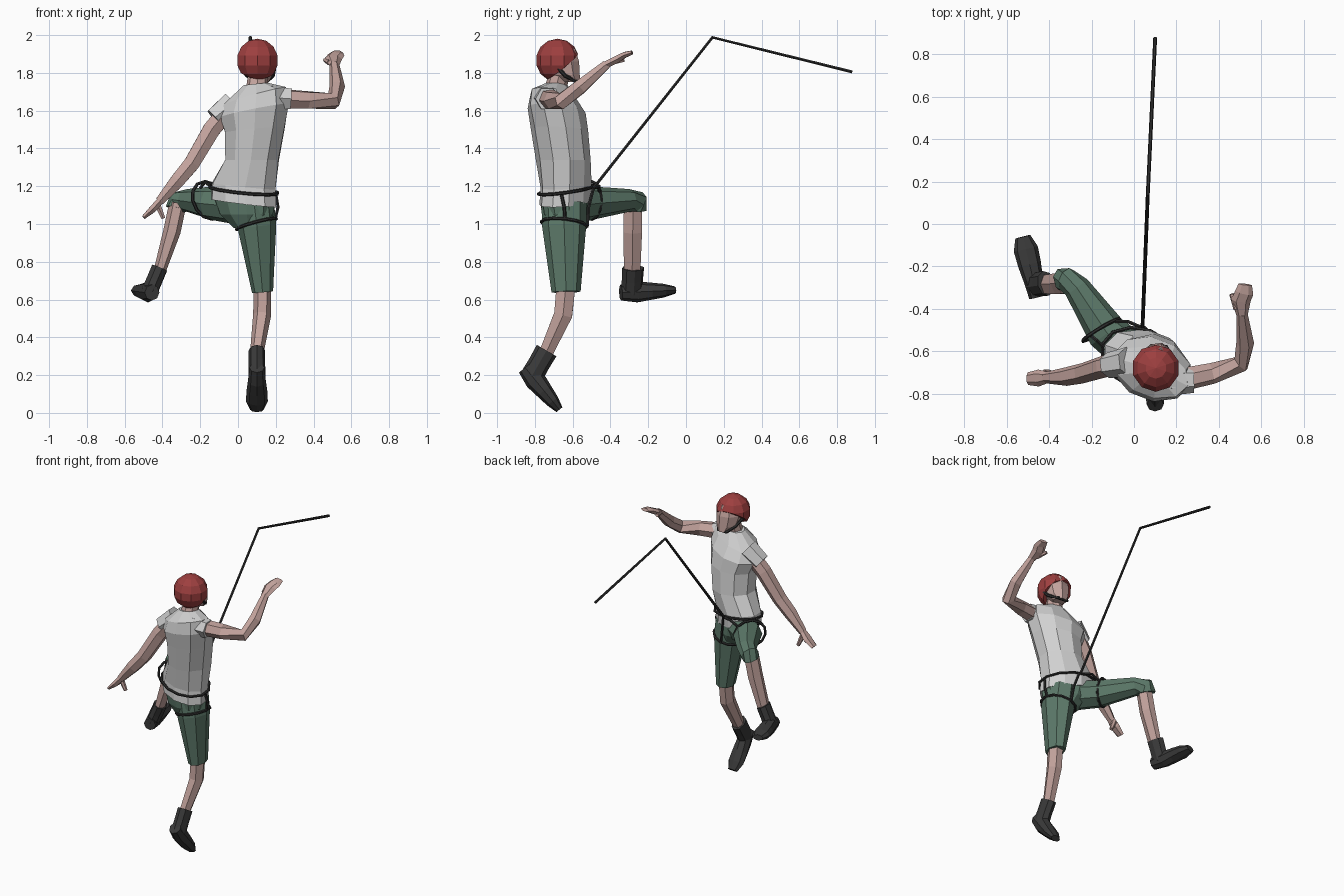
import bpy, bmesh
from math import sin, cos, pi, radians
from mathutils import Vector as V

cube = bpy.data.objects.get("Cube")
if cube:
    bpy.data.objects.remove(cube, do_unlink=True)


def material(name, r, g, b):
    m = bpy.data.materials.new(name)
    m.use_nodes = True
    m.diffuse_color = (r, g, b, 1)
    m.node_tree.nodes["Principled BSDF"].inputs["Base Color"].default_value = (r, g, b, 1)
    return m


SKIN = material("skin", .55, .37, .34)
SHIRT = material("light_grey_cloth", .64, .64, .64)
SHORTS = material("green_cloth", .11, .195, .145)
RED = material("red_shell", .34, .05, .05)
BOOT = material("dark_leather", .042, .042, .042)
STRAP = material("black_webbing", .027, .027, .027)

X, Y, Z = V((1, 0, 0)), V((0, 1, 0)), V((0, 0, 1))


def finish(name, bm, mat):
    bmesh.ops.recalc_face_normals(bm, faces=bm.faces)
    mesh = bpy.data.meshes.new(name)
    bm.to_mesh(mesh)
    bm.free()
    mesh.materials.append(mat)
    obj = bpy.data.objects.new(name, mesh)
    bpy.context.collection.objects.link(obj)
    return obj


def skin_rings(name, mat, rings, sides, closed=False):
    """Bridge (centre, u, v) ellipses into one flat-faced solid."""
    bm = bmesh.new()
    loops = []
    for c, u, v in rings:
        angles = [2 * pi * k / sides for k in range(sides)]
        loops.append([bm.verts.new(c + u * cos(a) + v * sin(a)) for a in angles])
    pairs = list(zip(loops, loops[1:]))
    if closed:
        pairs.append((loops[-1], loops[0]))
    else:
        bm.faces.new(loops[0])
        bm.faces.new(loops[-1])
    for p, q in pairs:
        for k in range(sides):
            j = (k + 1) % sides
            bm.faces.new((p[k], p[j], q[j], q[k]))
    return finish(name, bm, mat)


def limb(name, mat, stations, side=X, sides=6, closed=False):
    """Loft along a path; each station is x, y, z, half width, half depth."""
    pts = [V(s[:3]) for s in stations]
    n = len(pts)
    rings = []
    for i, s in enumerate(stations):
        if closed:
            t = pts[(i + 1) % n] - pts[i - 1]
        else:
            t = pts[min(i + 1, n - 1)] - pts[max(i - 1, 0)]
        t.normalize()
        u = (side - t * side.dot(t)).normalized()
        rings.append((pts[i], u * s[3], t.cross(u) * s[-1]))
    return skin_rings(name, mat, rings, sides, closed)


def body(name, mat, stations, yaw=-21, sides=10):
    """Upright loft turned by yaw; each station adds a sideways tilt."""
    a = radians(yaw)
    rings = []
    for x, y, z, w, d, tilt in stations:
        u = V((cos(a), sin(a), tilt))
        rings.append((V((x, y, z)), u * w, V((-sin(a), cos(a), 0)) * d))
    return skin_rings(name, mat, rings, sides)


def strap(name, points, side, r=.009, closed=False):
    return limb(name, STRAP, [(*p, r) for p in points], side, 6, closed)


def hoop(name, centre, u, v):
    c, u, v = V(centre), V(u), V(v)
    pts = [c + u * cos(k * pi / 6) + v * sin(k * pi / 6) for k in range(12)]
    strap(name, pts, u.cross(v).normalized(), closed=True)


# Torso with cap sleeves
body("shirt", SHIRT, [
    (.03, -.64, 1.11, .185, .13, -.12), (.03, -.635, 1.2, .18, .13, -.1),
    (.075, -.65, 1.34, .148, .145, 0), (.09, -.67, 1.5, .168, .15, .1),
    (.085, -.685, 1.6, .198, .148, .2), (.085, -.7, 1.675, .18, .115, .28),
    (.095, -.69, 1.74, .07, .06, .1)])
limb("right_sleeve", SHIRT, [(.17, -.74, 1.67, .07), (.28, -.735, 1.663, .062)], Y)
limb("left_sleeve", SHIRT, [(-.03, -.65, 1.64, .07), (-.125, -.668, 1.56, .06)], Y)

# Shorts: pelvis, straight leg and raised thigh
body("shorts_seat", SHORTS, [
    (.03, -.64, 1.14, .178, .125, -.1), (.045, -.64, 1.05, .15, .12, 0),
    (.06, -.64, .98, .085, .09, 0)])
limb("straight_short_leg", SHORTS, [
    (.085, -.645, 1.11, .105, .12), (.1, -.645, .99, .103, .117),
    (.13, -.635, .64, .056, .077)], X, 8)
limb("raised_short_leg", SHORTS, [
    (-.02, -.6, 1.1, .1), (-.13, -.51, 1.11, .095, .09), (-.27, -.3, 1.125, .063, .06),
    (-.315, -.265, 1.115, .058, .068), (-.325, -.27, 1.08, .055, .068)], V((.85, .53, 0)), 8)

# Shins
limb("straight_shin", SKIN, [
    (.13, -.635, .68, .046, .058), (.128, -.65, .52, .048, .056), (.1, -.74, .32, .036, .042)])
limb("raised_shin", SKIN, [
    (-.318, -.28, 1.11, .046, .056), (-.35, -.282, .96, .046, .057),
    (-.415, -.285, .75, .032, .05)])


def boot(name, ankle, heel, toe, side):
    """Ankle cuff plus a wedge-shaped foot."""
    heel, toe, ankle = V(heel), V(toe), V(ankle)
    mid = heel.lerp(toe, .2)
    limb(name + "_cuff", BOOT, [(*ankle, .044, .06), (*ankle.lerp(mid, .5), .044, .058),
                                (*mid, .045, .06)], side, 8)
    shape = ((0, .04, .042), (.3, .047, .056), (.55, .055, .046), (.8, .058, .036), (1, .036, .02))
    limb(name + "_foot", BOOT, [(*heel.lerp(toe, f), w, h) for f, w, h in shape], side, 8)


boot("straight_boot", (.1, -.738, .33), (.1, -.852, .24), (.1, -.67, .017), X)
boot("raised_boot", (-.415, -.28, .768), (-.455, -.345, .637), (-.525, -.06, .65), V((.97, .25, 0)))

# Arms and hands
limb("right_arm", SKIN, [
    (.2, -.74, 1.665, .056), (.37, -.705, 1.657, .05), (.505, -.66, 1.65, .044),
    (.525, -.56, 1.725, .042), (.51, -.42, 1.845, .026)], V((1, 1, -1)))
limb("right_hand", SKIN, [
    (.51, -.43, 1.84, .027, .022), (.505, -.36, 1.875, .046, .022),
    (.52, -.325, 1.895, .044, .018), (.525, -.285, 1.908, .032, .012)])
limb("right_thumb", SKIN, [(.485, -.4, 1.855, .016), (.46, -.33, 1.868, .011)])
limb("left_arm", SKIN, [
    (-.04, -.65, 1.62, .054), (-.14, -.672, 1.5, .053), (-.245, -.705, 1.32, .048),
    (-.32, -.72, 1.23, .044), (-.415, -.725, 1.12, .027)], Y)
limb("left_hand", SKIN, [
    (-.41, -.725, 1.125, .027, .022), (-.45, -.727, 1.08, .04, .022),
    (-.5, -.73, 1.035, .03, .012)], Y)
limb("left_thumb", SKIN, [(-.425, -.705, 1.1, .018), (-.395, -.7, 1.03, .012)], Y)

# Neck and head
limb("neck", SKIN, [(.1, -.695, 1.7, .06), (.11, -.66, 1.83, .05)], X, 8)
body("head", SKIN, [
    (.12, -.605, 1.752, .045, .046, 0), (.113, -.635, 1.79, .072, .075, 0),
    (.108, -.655, 1.86, .085, .092, 0), (.105, -.665, 1.93, .07, .08, 0)], -15, 8)

# Helmet: faceted ball sliced by a slanting rim
bm = bmesh.new()
bmesh.ops.create_uvsphere(bm, u_segments=10, v_segments=7, radius=.115)
bmesh.ops.translate(bm, verts=bm.verts, vec=(.103, -.68, 1.866))
cut = bmesh.ops.bisect_plane(bm, geom=bm.verts[:] + bm.edges[:] + bm.faces[:],
                             plane_co=(.1, -.645, 1.84), plane_no=(.1, -.62, .77),
                             clear_inner=True)
rim = [e for e in cut["geom_cut"] if isinstance(e, bmesh.types.BMEdge)]
bmesh.ops.edgeloop_fill(bm, edges=rim)
finish("helmet", bm, RED)
strap("chin_strap", [(.015, -.67, 1.84), (.045, -.62, 1.79), (.085, -.575, 1.755),
                     (.15, -.58, 1.755), (.185, -.64, 1.785), (.195, -.69, 1.84)],
      V((0, .7, .7)), .011)

# Harness
hoop("waist_belt", (.03, -.635, 1.18), (.178, -.068, -.022), (.05, .13, .012))
hoop("straight_leg_loop", (.097, -.645, 1), (.106, 0, .028), (0, .121, -.012))
hoop("raised_leg_loop", (-.155, -.5, 1.125), (.085, .053, 0), (-.02, 0, .1))
strap("hip_strap", [(.2, -.66, 1.16), (.212, -.645, 1.09), (.198, -.64, 1.03)], Y)
strap("front_strap", [(.05, -.49, 1.19), (.075, -.515, 1.09), (.09, -.522, .99)], X)
strap("raised_hip_strap", [(-.145, -.58, 1.2), (-.175, -.55, 1.22), (-.2, -.53, 1.19)], Z)
strap("raised_front_strap", [(.04, -.49, 1.19), (-.03, -.46, 1.2), (-.09, -.46, 1.17)], Z)

# Rope
strap("rope", [(.04, -.49, 1.19), (.065, .14, 1.988), (.1, .88, 1.805)], X)
